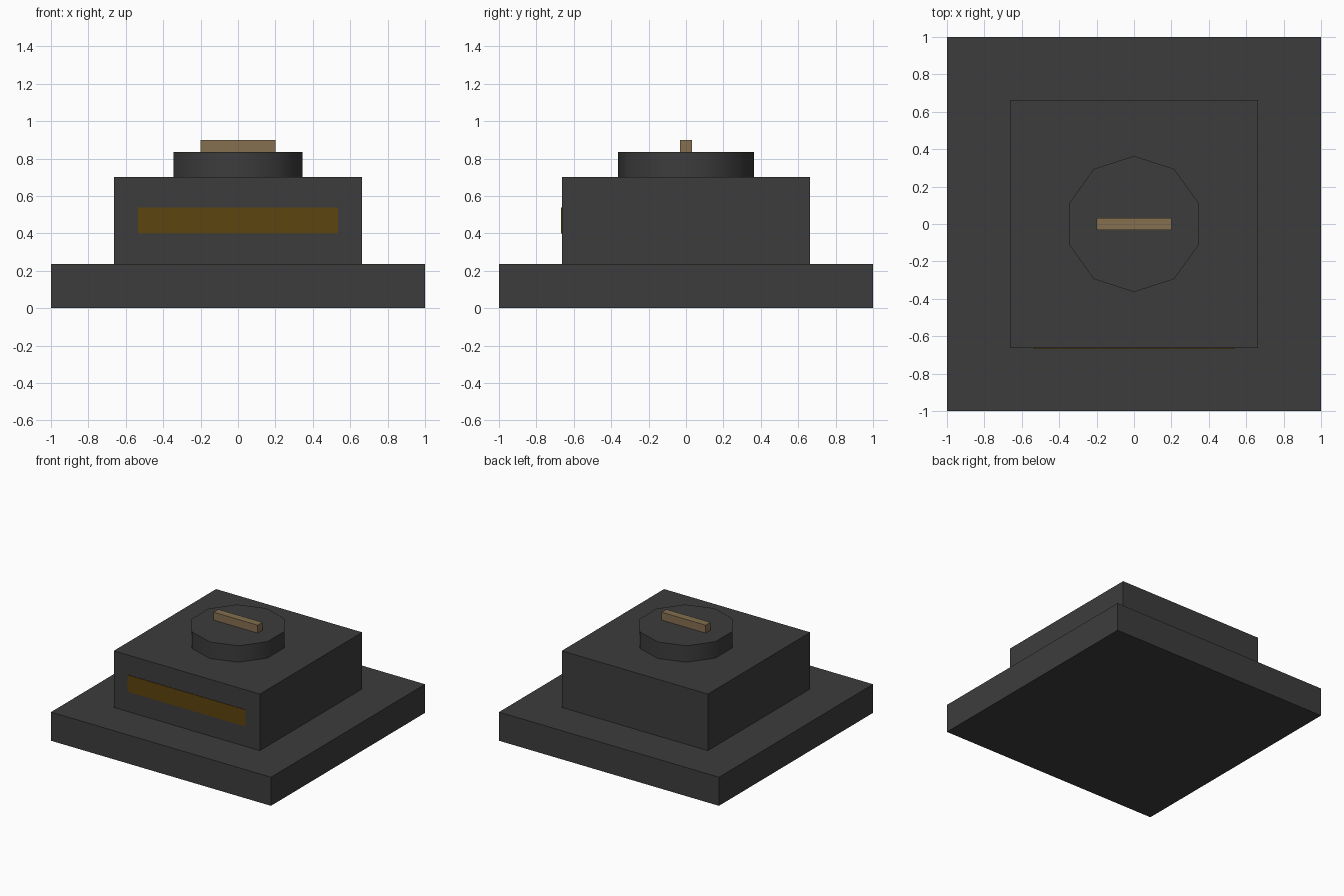
import bpy
import math

cube = bpy.data.objects.get("Cube")
if cube:
    bpy.data.objects.remove(cube, do_unlink=True)


def material(name, rgb):
    mat = bpy.data.materials.new(name)
    mat.use_nodes = True
    mat.diffuse_color = (*rgb, 1)
    bsdf = next(n for n in mat.node_tree.nodes if n.type == "BSDF_PRINCIPLED")
    bsdf.inputs["Base Color"].default_value = (*rgb, 1)
    return mat


def box(name, size, centre_y, bottom, top, mat):
    bpy.ops.mesh.primitive_cube_add(size=1, location=(0, centre_y, (bottom + top) / 2))
    obj = bpy.context.object
    obj.name = name
    obj.scale = (size[0], size[1], top - bottom)
    bpy.ops.object.transform_apply(location=False, rotation=False, scale=True)
    obj.data.materials.append(mat)
    return obj


charcoal = material("charcoal", (0.046, 0.046, 0.046))
tan = material("tan", (0.235, 0.159, 0.08))
amber = material("dark amber", (0.108, 0.058, 0.0045))

BODY = 1.328
PLATE = 0.004

# Stepped square blocks
box("base", (2, 2), 0, 0, 0.235, charcoal)
box("body", (BODY, BODY), 0, 0.235, 0.7, charcoal)

# Front strip
box("front_strip", (1.07, PLATE), -BODY / 2 - PLATE / 2, 0.4, 0.537, amber)

# Ten-sided drum with a corner facing front and back
bpy.ops.mesh.primitive_cylinder_add(vertices=10, radius=0.364, depth=0.135,
                                    location=(0, 0, 0.7675))
drum = bpy.context.object
drum.name = "drum"
drum.data.materials.append(charcoal)
bpy.ops.object.shade_smooth_by_angle(angle=math.radians(40))

# Bar on top of the drum
box("top_bar", (0.4, 0.062), 0, 0.835, 0.9, tan)
